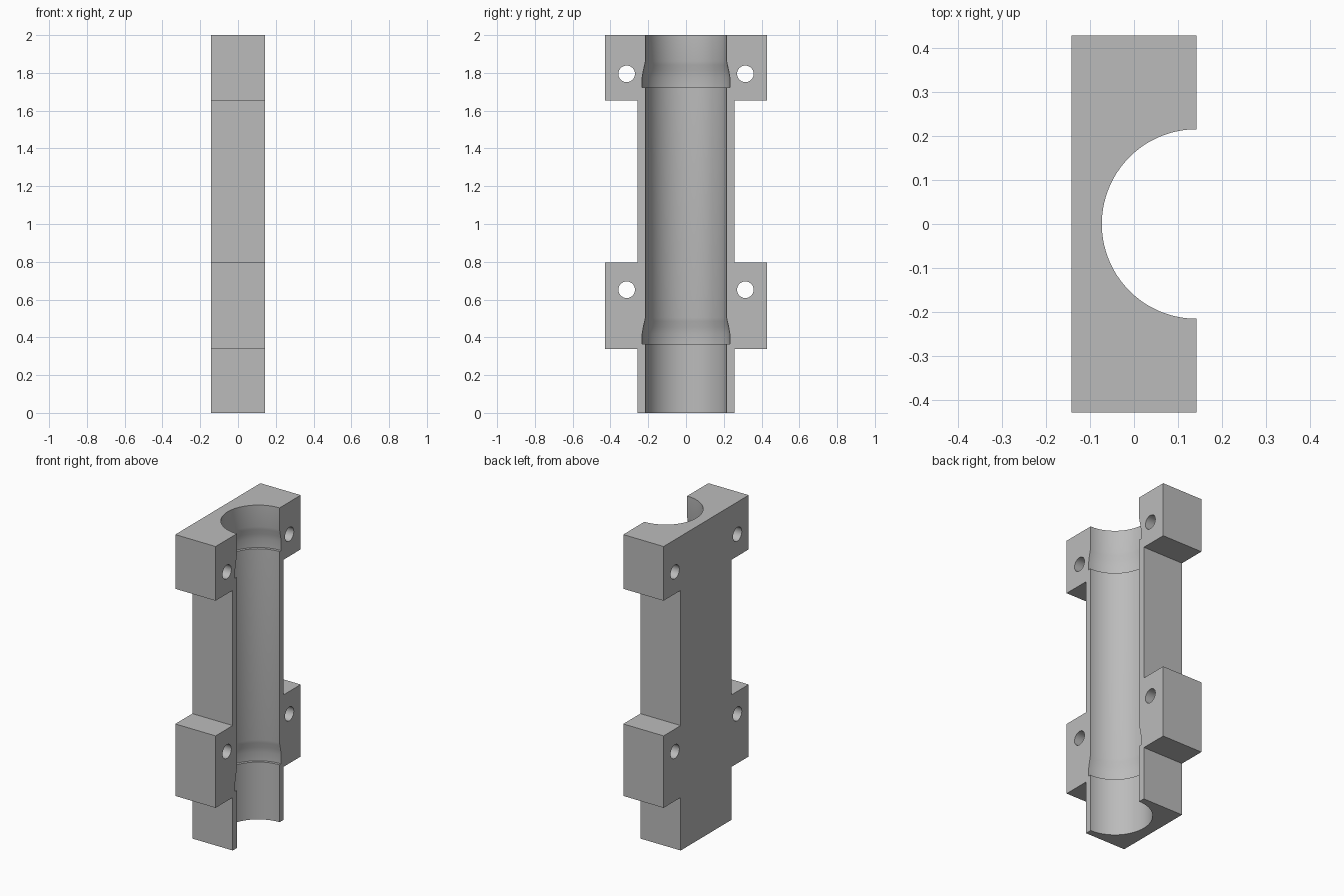
import bpy, bmesh, math

if "Cube" in bpy.data.objects:
    bpy.data.objects.remove(bpy.data.objects["Cube"])

HALF_X = 0.142          # half thickness of the block
BORE_R, GROOVE_R = 0.215, 0.232

grey = bpy.data.materials.new("plain grey")
grey.diffuse_color = (0.5, 0.5, 0.5, 1)
grey.use_nodes = True
grey.node_tree.nodes["Principled BSDF"].inputs["Base Color"].default_value = grey.diffuse_color


def make_object(name, bm):
    bmesh.ops.recalc_face_normals(bm, faces=bm.faces)
    mesh = bpy.data.meshes.new(name)
    bm.to_mesh(mesh)
    bm.free()
    mesh.materials.append(grey)
    obj = bpy.data.objects.new(name, mesh)
    bpy.context.collection.objects.link(obj)
    return obj


def lathe(name, profile, segments):
    """Closed solid turned about z from (radius, z) points."""
    bm = bmesh.new()
    rings = []
    for r, z in profile:
        ring = []
        for i in range(segments):
            a = 2 * math.pi * (i + 0.5) / segments
            ring.append(bm.verts.new((r * math.cos(a), r * math.sin(a), z)))
        rings.append(ring)
    for low, high in zip(rings, rings[1:]):
        for i in range(segments):
            j = (i + 1) % segments
            bm.faces.new((low[i], low[j], high[j], high[i]))
    bm.faces.new(rings[0][::-1])
    bm.faces.new(rings[-1])
    return make_object(name, bm)


# Block with four mounting tabs: mirrored side outline pushed through x
side = [(0.256, 0), (0.256, 0.337), (0.428, 0.337), (0.428, 0.795),
        (0.256, 0.795), (0.256, 1.655), (0.428, 1.655), (0.428, 2)]
outline = side + [(-y, z) for y, z in reversed(side)]
bm = bmesh.new()
face = bm.faces.new([bm.verts.new((-HALF_X, y, z)) for y, z in outline])
push = bmesh.ops.extrude_face_region(bm, geom=[face])
bmesh.ops.translate(bm, vec=(2 * HALF_X, 0, 0),
                    verts=[v for v in push["geom"] if isinstance(v, bmesh.types.BMVert)])
block = make_object("half_pipe_clamp_block", bm)

# Bore cutter with two stepped grooves that taper upwards
profile = [(BORE_R, -0.1)]
for z in (0.365, 1.722):
    profile += [(BORE_R, z), (GROOVE_R, z), (GROOVE_R, z + 0.055),
                (0.226, z + 0.09), (0.219, z + 0.12), (BORE_R, z + 0.14)]
profile.append((BORE_R, 2.1))
bore = lathe("bore_cutter", profile, 96)
bore.location.x = HALF_X
cutters = [bore]

# Bolt hole cutters through the tabs
for y in (-0.314, 0.314):
    for z in (0.652, 1.795):
        hole = lathe("bolt_hole_cutter", [(0.044, -0.3), (0.044, 0.3)], 32)
        hole.rotation_euler.y = math.pi / 2
        hole.location = (0, y, z)
        cutters.append(hole)

# Cut the bore and holes, then remove the cutters
bpy.context.view_layer.objects.active = block
block.select_set(True)
for cutter in cutters:
    cutter.hide_render = True
    mod = block.modifiers.new("cut", 'BOOLEAN')
    mod.operation = 'DIFFERENCE'
    mod.solver = 'EXACT'
    mod.object = cutter
    bpy.ops.object.modifier_apply(modifier=mod.name)
for cutter in cutters:
    bpy.data.objects.remove(cutter)

bpy.ops.object.shade_smooth_by_angle(angle=math.radians(30))
